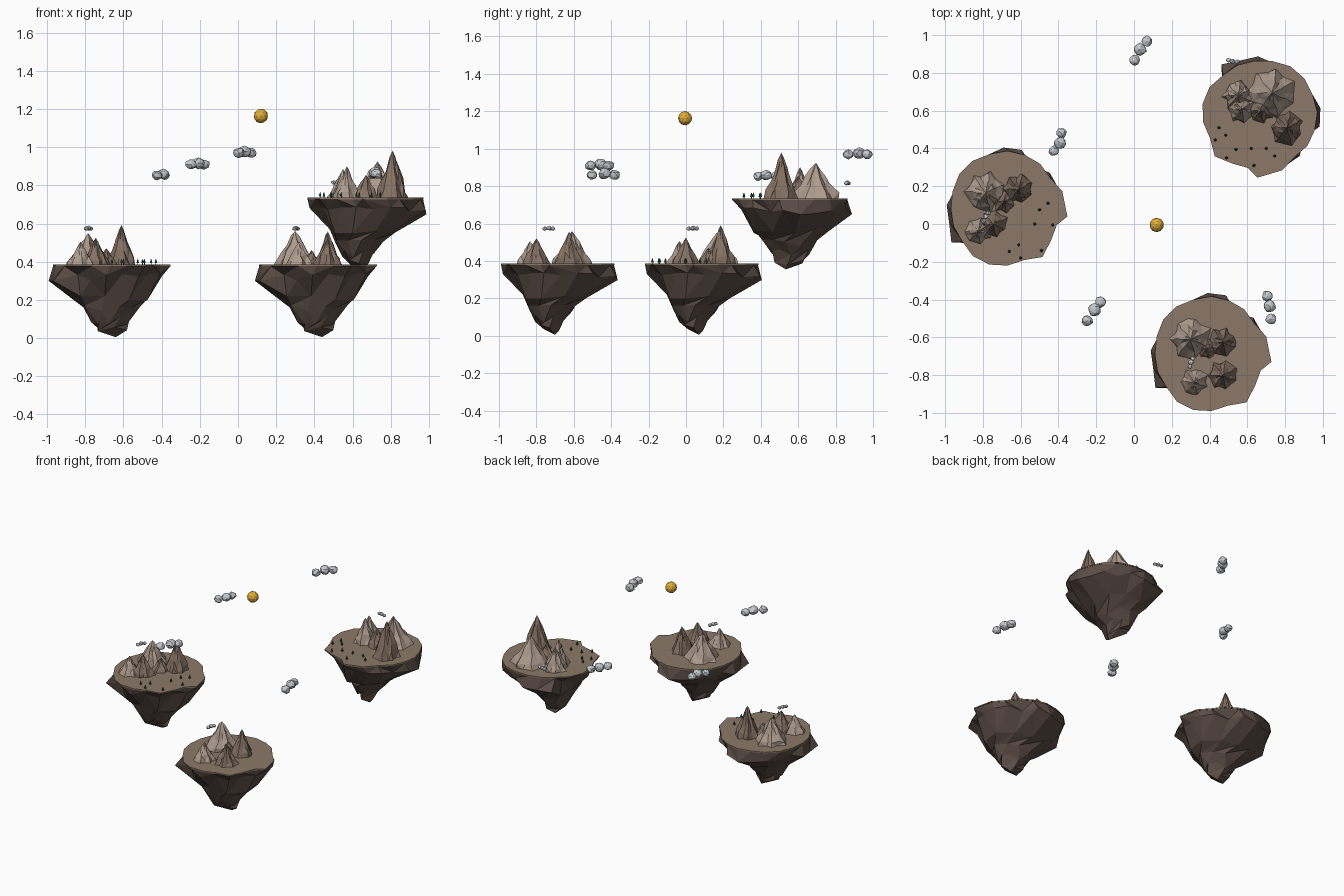
import bpy, bmesh, math, random
from mathutils import Vector

if "Cube" in bpy.data.objects:
    bpy.data.objects.remove(bpy.data.objects["Cube"])

TAU = math.tau


def material(name, rgb):
    m = bpy.data.materials.new(name)
    m.diffuse_color = (*rgb, 1)
    m.use_nodes = True
    m.node_tree.nodes["Principled BSDF"].inputs["Base Color"].default_value = m.diffuse_color
    return m


ROCK = material("dark_rock", (0.105, 0.073, 0.06))
SOIL = material("soil", (0.26, 0.19, 0.14))
STONE = material("pale_stone", (0.42, 0.33, 0.27))
BROWN = material("brown_stone", (0.23, 0.165, 0.125))
CLOUD = material("cloud", (0.56, 0.59, 0.62))
GOLD = material("gold", (0.75, 0.42, 0.04))
GREEN = material("pine", (0.025, 0.08, 0.04))


def finish(bm, name, mat, loc=(0, 0, 0), rot=0.0):
    bmesh.ops.recalc_face_normals(bm, faces=bm.faces)
    me = bpy.data.meshes.new(name)
    bm.to_mesh(me)
    bm.free()
    ob = bpy.data.objects.new(name, me)
    bpy.context.collection.objects.link(ob)
    ob.location = loc
    ob.rotation_euler.z = rot
    me.materials.append(mat)
    return ob


def skin(bm, rings, tip):
    """Join rings of equal length, skipping repeated corners, and close at a tip."""
    n = len(rings[0])
    for a, b in zip(rings, rings[1:] + [[tip] * n]):
        for i in range(n):
            j = (i + 1) % n
            quad = list(dict.fromkeys((a[i], a[j], b[j], b[i])))
            if len(quad) == 4:
                k = i % 2
                bm.faces.new((quad[0], quad[1], quad[2 + k]))
                bm.faces.new((quad[2], quad[3], quad[1 - k]) if k == 0 is None
                             else ((quad[0], quad[2], quad[3]) if k == 0
                                   else (quad[1], quad[2], quad[3])))
            elif len(quad) == 3:
                bm.faces.new(quad)


# Rim radii every 18 degrees, and under-rock rings: z, centre, radii, corner step
RIM = [.32, .305, .28, .295, .30, .307, .305, .314, .315, .305,
       .30, .30, .295, .31, .31, .30, .285, .315, .285, .275]
UNDER = [(-.07, -.02, .02, .285, .28, 1), (-.165, -.015, -.01, .205, .18, 2),
         (-.235, 0, -.03, .15, .13, 2), (-.295, .0, -.04, .10, .085, 2),
         (-.345, 0, -.04, .08, .055, 4)]


def rim_point(i, z, s=1.0):
    a = TAU * (i - (0.4 if i == 0 else 0)) / 20
    return Vector((RIM[i] * s * math.cos(a), RIM[i] * s * math.sin(a), z))


def island(name, x, y, z, rot):
    rng = random.Random(5)
    # hanging rock
    bm = bmesh.new()
    rings = [[bm.verts.new(rim_point(i, -.008, .995)) for i in range(20)]]
    bm.faces.new(rings[0])
    for k, (rz, cx, cy, rx, ry, step) in enumerate(UNDER):
        made, ring = {}, []
        for i in range(20):
            c = i // step * step
            if c not in made:
                f = 1 + rng.uniform(-.11, .11)
                if k == 0 and c == 12:
                    f = 1.2
                a = TAU * (c + step * .4 * (k % 2) * (k > 0)) / 20
                made[c] = bm.verts.new((cx + rx * f * math.cos(a), cy + ry * f * math.sin(a),
                                        rz + rng.uniform(-.022, .022)))
            ring.append(made[c])
        rings.append(ring)
    skin(bm, rings, bm.verts.new((.03, -.01, -.38)))
    finish(bm, name + "_rock", ROCK, (x, y, z), rot)
    # flat ground slab
    bm = bmesh.new()
    top = [bm.verts.new(rim_point(i, 0)) for i in range(20)]
    low = [bm.verts.new(rim_point(i, -.008)) for i in range(20)]
    bm.faces.new(top)
    for i in range(20):
        j = (i + 1) % 20
        bm.faces.new((top[i], top[j], low[j], low[i]))
    finish(bm, name + "_ground", SOIL, (x, y, z), rot)


def mountain(name, x, y, z, r, h, mat, seed):
    rng = random.Random(seed)
    n = 14
    ridge = [1 + (.10 if i % 2 else -.08) + rng.uniform(-.08, .08) for i in range(n)]
    bm = bmesh.new()
    rings = []
    for t, s in ((-.03, 1), (.16, .86), (.38, .62), (.62, .38), (.84, .18)):
        rings.append([])
        for i in range(n):
            a = TAU * (i + rng.uniform(-.2, .2)) / n
            q = r * s * ridge[i] * rng.uniform(.9, 1.1)
            dz = 0 if t < 0 else rng.uniform(-.05, .05)
            rings[-1].append(bm.verts.new((q * math.cos(a), q * math.sin(a), h * (t + dz))))
    bm.faces.new(rings[0])
    skin(bm, rings, bm.verts.new((0, 0, h)))
    finish(bm, name, mat, (x, y, z))


def tree(name, x, y, z):
    bm = bmesh.new()
    for zc, r1, r2, d in ((.004, .002, .002, .01), (.014, .008, .003, .014), (.024, .006, 0, .014)):
        res = bmesh.ops.create_cone(bm, cap_ends=True, segments=6, radius1=r1, radius2=r2, depth=d)
        bmesh.ops.translate(bm, verts=res["verts"], vec=(0, 0, zc))
    finish(bm, name, GREEN, (x, y, z))


def cloud(name, z, r, points, seed):
    rng = random.Random(seed)
    bm = bmesh.new()
    for k, (x, y) in enumerate(points):
        res = bmesh.ops.create_icosphere(bm, subdivisions=2, radius=r * (1.08 if k == 1 else .95))
        for v in res["verts"]:
            v.co *= rng.uniform(.88, 1.1)
            v.co.z *= .9
            v.co += Vector((x, y, z + (.006 if k == 1 else 0) * r / .03))
    finish(bm, name, CLOUD)


# Islands
island("west_island", -.67, .08, .385, 0)
island("south_island", .41, -.69, .385, 0)
island("high_island", .665, .565, .735, math.radians(-85))

# Mountains: x, y, base z, radius, height, material
PEAKS = [
    (-.785, .165, .385, .10, .165, STONE), (-.61, .185, .385, .075, .207, BROWN),
    (-.825, -.035, .385, .065, .12, STONE), (-.745, .0, .385, .07, .14, BROWN),
    (-.69, .12, .385, .055, .085, BROWN),
    (.30, -.61, .385, .105, .175, STONE), (.47, -.625, .385, .07, .172, BROWN),
    (.32, -.835, .385, .068, .12, STONE), (.47, -.80, .385, .075, .135, BROWN),
    (.385, -.66, .385, .05, .075, BROWN),
    (.73, .695, .735, .12, .19, STONE), (.55, .68, .735, .075, .15, STONE),
    (.81, .51, .735, .085, .245, BROWN), (.57, .61, .735, .07, .165, STONE),
    (.67, .60, .735, .065, .12, BROWN)]
for k, p in enumerate(PEAKS):
    mountain(f"mountain_{k + 1}", *p, seed=k + 20)

# Trees
WEST = [(-.455, .11), (-.50, .075), (-.525, 0), (-.43, -.005), (-.49, -.14),
        (-.61, -.11), (-.66, -.145), (-.60, -.18)]
HIGH = [(.45, .51), (.43, .445), (.485, .47), (.49, .35), (.54, .395),
        (.62, .40), (.70, .40), (.745, .36), (.635, .31)]
for k, (x, y) in enumerate(WEST):
    tree(f"west_tree_{k + 1}", x, y, .385)
for k, (x, y) in enumerate(HIGH):
    tree(f"high_tree_{k + 1}", x, y, .735)

# Clouds
CLOUDS = [
    (.97, .031, [(.068, .967), (.032, .925), (.003, .868)]),
    (.853, .029, [(-.385, .482), (-.392, .43), (-.425, .387)]),
    (.91, .031, [(-.178, -.413), (-.208, -.455), (-.247, -.512)]),
    (.86, .031, [(.706, -.382), (.718, -.435), (.725, -.502)]),
    (.573, .013, [(-.772, .058), (-.785, .038), (-.795, .015)]),
    (.573, .013, [(.312, -.712), (.302, -.732), (.296, -.755)]),
    (.815, .013, [(.50, .868), (.522, .862), (.546, .858)])]
for k, (z, r, pts) in enumerate(CLOUDS):
    cloud(f"cloud_{k + 1}", z, r, pts, seed=k + 60)

# Sun
bm = bmesh.new()
bmesh.ops.create_icosphere(bm, subdivisions=2, radius=.038)
finish(bm, "sun", GOLD, (.12, -.005, 1.163))
